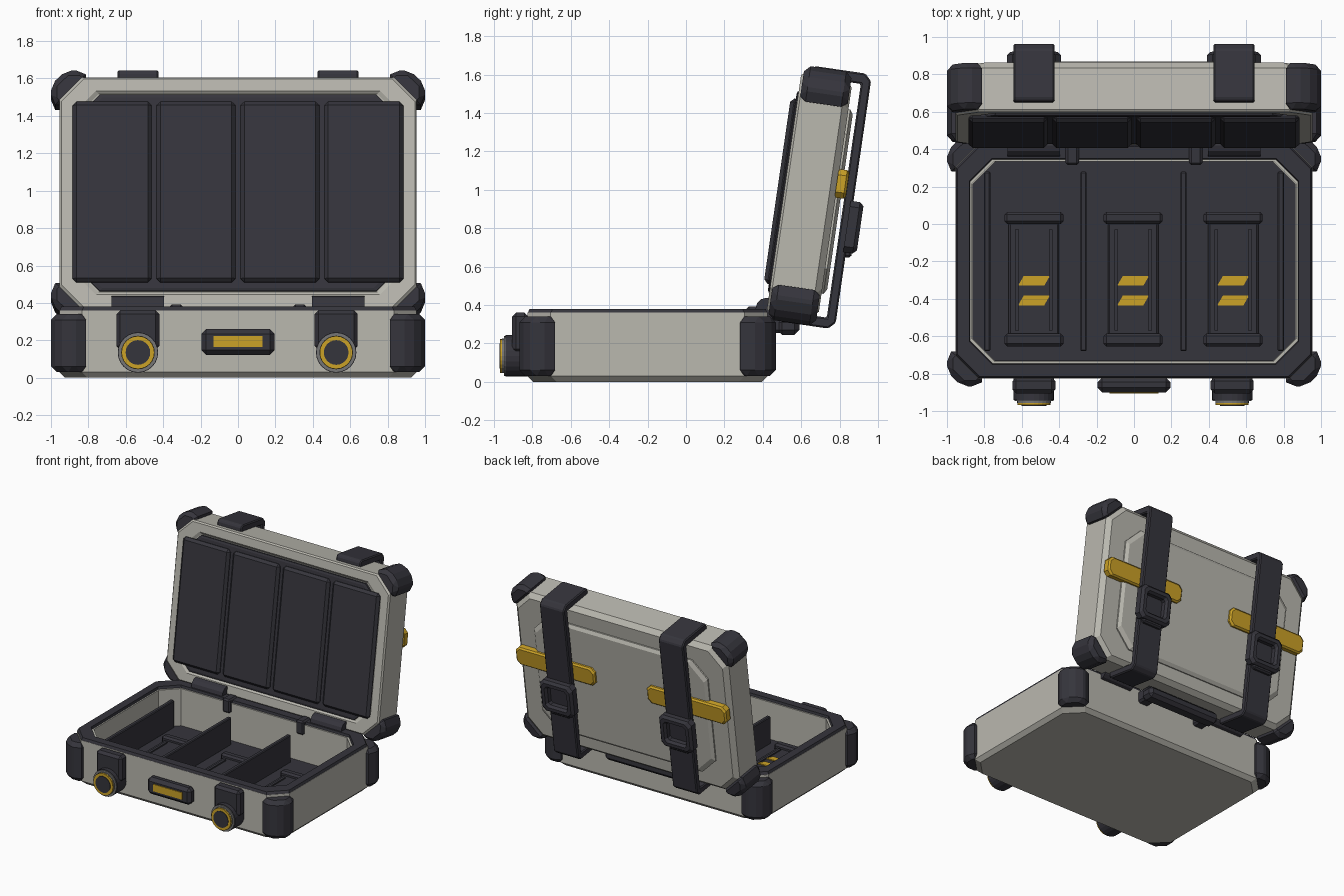
import bpy, bmesh, math
from mathutils import Matrix, Vector

if "Cube" in bpy.data.objects:
    bpy.data.objects.remove(bpy.data.objects["Cube"])


def material(name, color):
    m = bpy.data.materials.new(name)
    m.use_nodes = True
    m.diffuse_color = (*color, 1)
    m.node_tree.nodes["Principled BSDF"].inputs["Base Color"].default_value = (*color, 1)
    return m


SHELL = material("warm_grey", (0.49, 0.48, 0.43))
DARK = material("charcoal", (0.036, 0.035, 0.045))
GOLD = material("golden_yellow", (0.60, 0.36, 0.02))
METAL = material("metal_grey", (0.18, 0.18, 0.18))

# Half-shell frames: x across, v away from the hinge, w outward from the open rim
WORLD = Matrix.Identity(4)
TILT = math.radians(8.3)
S, C = math.sin(TILT), math.cos(TILT)
BASE = Matrix(((1, 0, 0, 0), (0, -1, 0, 0.425), (0, 0, -1, 0.37), (0, 0, 0, 1)))
LID = Matrix(((-1, 0, 0, 0), (0, S, C, 0.42), (0, C, -S, 0.37), (0, 0, 0, 1)))
LENGTH = 1.25
HALF = 0.955
SIDE_X = 0.535


def loft(name, rings, mat, frame=WORLD, loop=False, bevel=0):
    """Skin a series of equal rings; cap the ends or join them into a loop."""
    bm = bmesh.new()
    vs = [[bm.verts.new(frame @ Vector(p)) for p in r] for r in rings]
    n = len(vs[0])
    pairs = list(zip(vs, vs[1:])) + ([(vs[-1], vs[0])] if loop else [])
    for a, b in pairs:
        for i in range(n):
            j = (i + 1) % n
            bm.faces.new((a[i], a[j], b[j], b[i]))
    if not loop:
        bm.faces.new(vs[0])
        bm.faces.new(vs[-1])
    bmesh.ops.recalc_face_normals(bm, faces=bm.faces)
    me = bpy.data.meshes.new(name)
    bm.to_mesh(me)
    bm.free()
    ob = bpy.data.objects.new(name, me)
    bpy.context.collection.objects.link(ob)
    me.materials.append(mat)
    if bevel:
        mod = ob.modifiers.new("bevel", "BEVEL")
        mod.width = bevel
        mod.segments = 1
        mod.limit_method = "ANGLE"
    return ob


def box(name, x, y, z, mat, frame=WORLD, bevel=0):
    rings = [[(x[0], y[0], h), (x[1], y[0], h), (x[1], y[1], h), (x[0], y[1], h)] for h in z]
    return loft(name, rings, mat, frame, bevel=bevel)


def octagon(hx, v0, v1, cut, w, cx=0):
    half = [(hx, v0 + cut), (hx, v1 - cut), (hx - cut, v1)]
    right = [(hx - cut, v0)] + half
    left = [(-x, v) for x, v in reversed(right)]
    return [(cx + x, v, w) for x, v in right + left]


def rim_oct(inset, w, cut=0.12):
    return octagon(HALF - inset, inset, LENGTH - inset, cut, w)


def disc(name, x, radius, y0, y1, z, mat, sides=24):
    rings = [[(x + radius * math.cos(2 * math.pi * i / sides), y,
               z + radius * math.sin(2 * math.pi * i / sides)) for i in range(sides)]
             for y in (y0, y1)]
    return loft(name, rings, mat)


def corner_guards(prefix, frame, w0, w1):
    """Faceted bumpers around the four corners of a half-shell."""
    plan = [(-0.165, 0), (-0.12, 0.043), (-0.035, 0.043), (0.045, -0.035),
            (0.045, -0.12), (0, -0.165)]
    mid = LENGTH / 2
    for sx, sname in ((-1, "right"), (1, "left")):
        for sv, vname in ((-1, "hinge"), (1, "outer")):
            rings = [[(sx * (HALF + a), mid + sv * (mid + b), w) for a, b in plan]
                     for w in (w0, w1)]
            loft(f"{prefix}_{vname}_{sname}_guard", rings, DARK, frame, bevel=0.035)


# Base tray with hollow inside
loft("base_shell", [rim_oct(0.03, 0.37), rim_oct(0, 0.34), rim_oct(0, 0.01),
                    rim_oct(0.09, 0.01), rim_oct(0.09, 0.32)], SHELL, BASE)
loft("base_rim", [rim_oct(0, 0.015), rim_oct(0.01, -0.01), rim_oct(0.075, -0.01),
                  rim_oct(0.08, 0.015)], DARK, BASE, loop=True)
corner_guards("base", BASE, 0.03, 0.34)
loft("floor_liner", [rim_oct(0.092, 0.321), rim_oct(0.092, 0.31)], DARK, BASE)

# Dividers standing on the floor
for x, name in ((-0.785, "right_side"), (-0.27, "right_inner"),
                (0.265, "left_inner"), (0.785, "left_side")):
    box(f"{name}_divider", (x - 0.017, x + 0.017), (-0.68, 0.28), (0.055, 0.28), DARK, bevel=0.006)

# Three storage trays with yellow slanted marks
for x, name in ((-SIDE_X, "right"), (-0.005, "middle"), (SIDE_X - 0.005, "left")):
    box(f"{name}_tray", (x - 0.135, x + 0.135), (-0.62, 0.03), (0.055, 0.09), DARK, bevel=0.01)
    for y0, y1, end in ((-0.655, -0.585, "front"), (0, 0.065, "back")):
        box(f"{name}_tray_{end}_cap", (x - 0.158, x + 0.158), (y0, y1), (0.055, 0.12), DARK, bevel=0.015)
    for s in (-1, 1):
        r = x + s * 0.09
        box(f"{name}_tray_rail", (r - 0.01, r + 0.01), (-0.57, -0.03), (0.085, 0.1), DARK)
    for y in (-0.33, -0.435):
        slant = [(x - 0.085, y), (x + 0.055, y), (x + 0.085, y + 0.052), (x - 0.055, y + 0.052)]
        loft(f"{name}_tray_mark", [[(a, b, h) for a, b in slant] for h in (0.089, 0.098)], GOLD)

# Front latches with round knobs
for x, name in ((-SIDE_X, "right"), (SIDE_X - 0.01, "left")):
    box(f"{name}_latch_arm", (x - 0.115, x + 0.115), (-0.905, -0.82), (0.15, 0.36), DARK, bevel=0.02)
    disc(f"{name}_latch_drum", x, 0.108, -0.82, -0.94, 0.135, DARK)
    disc(f"{name}_latch_collar", x, 0.104, -0.94, -0.947, 0.135, METAL)
    disc(f"{name}_latch_neck", x, 0.09, -0.947, -0.957, 0.135, METAL)
    disc(f"{name}_latch_ring", x, 0.088, -0.957, -0.968, 0.135, GOLD)
    disc(f"{name}_latch_centre", x, 0.066, -0.965, -0.972, 0.135, DARK)

# Front badge plate
box("badge_frame", (-0.195, 0.195), (-0.9, -0.82), (0.122, 0.26), DARK, bevel=0.025)
box("badge_plate", (-0.13, 0.13), (-0.907, -0.898), (0.165, 0.222), GOLD)

# Hinges, clips and rear carrying handle
for s, name in ((-1, "right"), (1, "left")):
    x = s * SIDE_X
    barrel = [(0.42 + 0.058 * math.cos(i * math.pi / 6), 0.38 + 0.058 * math.sin(i * math.pi / 6))
              for i in range(12)]
    loft(f"{name}_hinge", [[(h, y, z) for y, z in barrel] for h in (x - 0.14, x + 0.14)], DARK)
    c = s * 0.33
    box(f"{name}_rim_clip", (c - 0.035, c + 0.035), (0.315, 0.42), (0.28, 0.392), DARK, bevel=0.012)
    h = s * 0.265
    box(f"{name}_handle_lug", (h - 0.05, h + 0.05), (0.41, 0.55), (0.255, 0.355), DARK, bevel=0.015)
box("rear_handle", (-0.33, 0.33), (0.475, 0.59), (0.245, 0.335), DARK, bevel=0.025)

# Lid shell, inner pad and four padded panels
loft("lid_shell", [rim_oct(0.09, 0.012), rim_oct(0.075, 0), rim_oct(0.01, 0), rim_oct(0, 0.012),
                   rim_oct(0, 0.235), rim_oct(0.035, 0.27)], SHELL, LID)
corner_guards("lid", LID, 0.012, 0.262)
loft("lid_liner", [rim_oct(0.095, 0.02), rim_oct(0.095, -0.004), rim_oct(0.11, -0.009)], DARK, LID)
for i in range(4):
    x = (i - 1.5) * 0.449
    box(f"lid_pad_{i + 1}", (x - 0.211, x + 0.211), (0.14, 1.115), (-0.036, 0.01), DARK, LID, 0.02)

# Raised panel on the lid's outside
loft("lid_outer_panel", [octagon(0.78, 0.13, 1.1, 0.13, 0.265), octagon(0.78, 0.13, 1.1, 0.13, 0.28),
                         octagon(0.755, 0.155, 1.075, 0.13, 0.296)], SHELL, LID)

# Straps hooked over both ends, with buckles and yellow bands behind
top, low = 1.297, -0.045
strap = [(0.05, LENGTH - 0.01), (0.05, top - 0.015), (0.065, top), (0.33, top), (0.365, top - 0.035),
         (0.365, low + 0.035), (0.33, low), (0.08, low), (0.065, low + 0.015), (0.065, 0.01),
         (0.315, 0.01), (0.315, LENGTH - 0.01)]
for s, name in ((-1, "left"), (1, "right")):
    x = s * SIDE_X
    loft(f"{name}_strap", [[(h, v, w) for w, v in strap] for h in (x - 0.11, x + 0.11)],
         DARK, LID, bevel=0.008)
    frame = [octagon(0.145 - a, 0.36 + a, 0.63 - a, b, w, x) for a, b, w in
             ((0, 0.03, 0.35), (0, 0.03, 0.4), (0.018, 0.03, 0.42),
              (0.045, 0.02, 0.42), (0.06, 0.015, 0.4), (0.06, 0.015, 0.35))]
    loft(f"{name}_buckle", frame, DARK, LID, loop=True)
    box(f"{name}_buckle_tongue", (x - 0.09, x + 0.09), (0.335, 0.385), (0.35, 0.395), DARK, LID, 0.012)
    cx = s * 0.59
    band = [octagon(0.355 - a, 0.635 + a, 0.785 - a, 0.03, w, cx) for a, w in
            ((0, 0.265), (0, 0.31), (0.012, 0.322))]
    loft(f"{name}_band", band, GOLD, LID)
